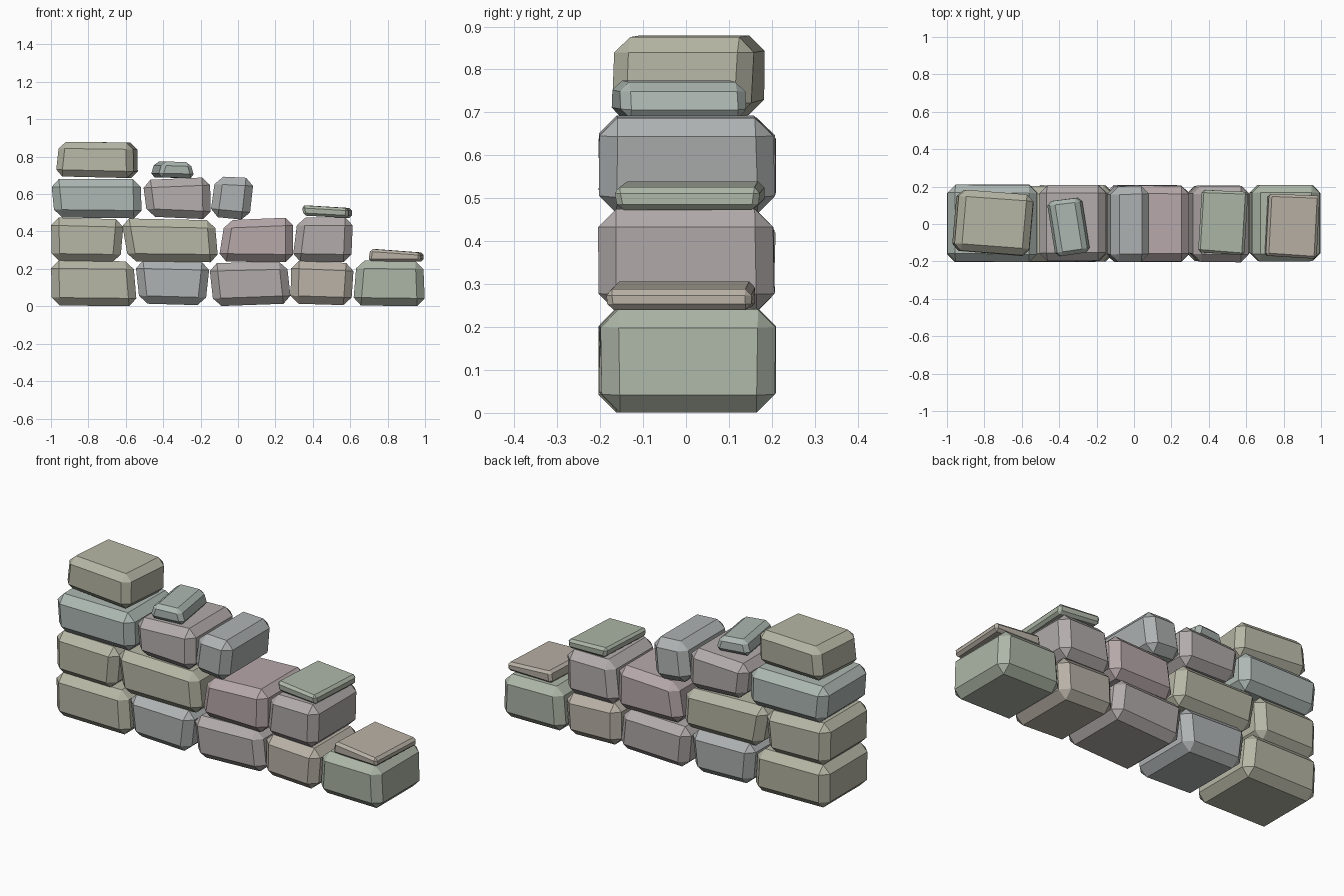
import bpy, bmesh, math, random
from mathutils import Matrix, Vector

if "Cube" in bpy.data.objects:
    bpy.data.objects.remove(bpy.data.objects["Cube"])

random.seed(4)
COLOURS = {
    "olive": (0.47, 0.47, 0.38, 1), "green": (0.42, 0.47, 0.39, 1),
    "teal": (0.42, 0.48, 0.45, 1), "grey": (0.43, 0.45, 0.45, 1),
    "mauve": (0.45, 0.41, 0.41, 1), "pink": (0.47, 0.39, 0.40, 1),
    "tan": (0.48, 0.44, 0.38, 1),
}
MATS = {}
for key, col in COLOURS.items():
    MATS[key] = bpy.data.materials.new("stone_" + key)
    MATS[key].diffuse_color = col


def stone(name, bl, br, tr, tl, colour, y=(-0.2, 0.205), turn=0, bevel=0.042, jitter=0.006):
    """Chamfered block from a front outline (x, z), pushed through the depth y."""
    bm = bmesh.new()
    rings = [[bm.verts.new((x, yy + random.uniform(-jitter, jitter), z))
              for x, z in (bl, br, tr, tl)] for yy in y]
    f, b = rings
    bm.faces.new(f)
    bm.faces.new(b[::-1])
    for i in range(4):
        j = (i + 1) % 4
        bm.faces.new((f[j], f[i], b[i], b[j]))
    bmesh.ops.recalc_face_normals(bm, faces=bm.faces)
    bmesh.ops.bevel(bm, geom=bm.edges[:], offset=bevel, offset_type='OFFSET',
                    segments=1, affect='EDGES', profile=0.5)
    c = sum((v.co for v in bm.verts), Vector()) / len(bm.verts)
    bmesh.ops.rotate(bm, verts=bm.verts, cent=c,
                     matrix=Matrix.Rotation(math.radians(turn), 3, 'Z'))
    me = bpy.data.meshes.new(name)
    bm.to_mesh(me)
    bm.free()
    me.materials.append(MATS[colour])
    bpy.context.collection.objects.link(bpy.data.objects.new(name, me))


# bottom course
stone("base_stone_1", (-.995, .005), (-.54, 0), (-.56, .24), (-1.0, .245), "olive")
stone("base_stone_2", (-.525, .015), (-.175, .005), (-.15, .235), (-.55, .245), "grey")
stone("base_stone_3", (-.13, 0), (.285, .015), (.26, .24), (-.155, .23), "mauve")
stone("base_stone_4", (.28, .015), (.605, .005), (.62, .23), (.285, .245), "tan")
stone("base_stone_5", (.615, .005), (1.0, .0), (.99, .24), (.635, .245), "green")

# second course
stone("second_stone_1", (-.995, .24), (-.63, .235), (-.61, .465), (-1.0, .475), "olive")
stone("second_stone_2", (-.585, .24), (-.105, .235), (-.125, .46), (-.625, .47), "olive")
stone("second_stone_3", (-.105, .24), (.295, .235), (.295, .475), (-.07, .46), "pink")
stone("second_stone_4", (.29, .24), (.605, .235), (.615, .475), (.32, .475), "mauve")

# third course
stone("third_stone_1", (-.98, .475), (-.515, .47), (-.52, .68), (-1.0, .68), "teal")
stone("third_stone_2", (-.485, .48), (-.145, .465), (-.15, .69), (-.51, .675), "mauve")
stone("third_stone_3", (-.15, .48), (.06, .46), (.085, .685), (-.12, .695), "grey")

# top stone
stone("top_stone", (-.965, .695), (-.545, .685), (-.55, .875), (-.945, .88), "olive",
      y=(-.155, .17), turn=-5, bevel=.036)

# thin loose capping stones
stone("cap_stone_1", (-.45, .69), (-.25, .685), (-.275, .77), (-.425, .775), "teal",
      y=(-.16, .135), turn=9, bevel=.022)
stone("cap_stone_2", (.36, .485), (.60, .472), (.6, .525), (.35, .54), "green",
      y=(-.158, .175), turn=-3.5, bevel=.014)
stone("cap_stone_3", (.705, .24), (.985, .24), (.985, .287), (.715, .307), "tan",
      y=(-.175, .155), turn=-3, bevel=.014)

for m in bpy.data.materials:
    if m.users and not m.is_grease_pencil:
        m.use_nodes = True
        m.node_tree.nodes["Principled BSDF"].inputs["Base Color"].default_value = m.diffuse_color
